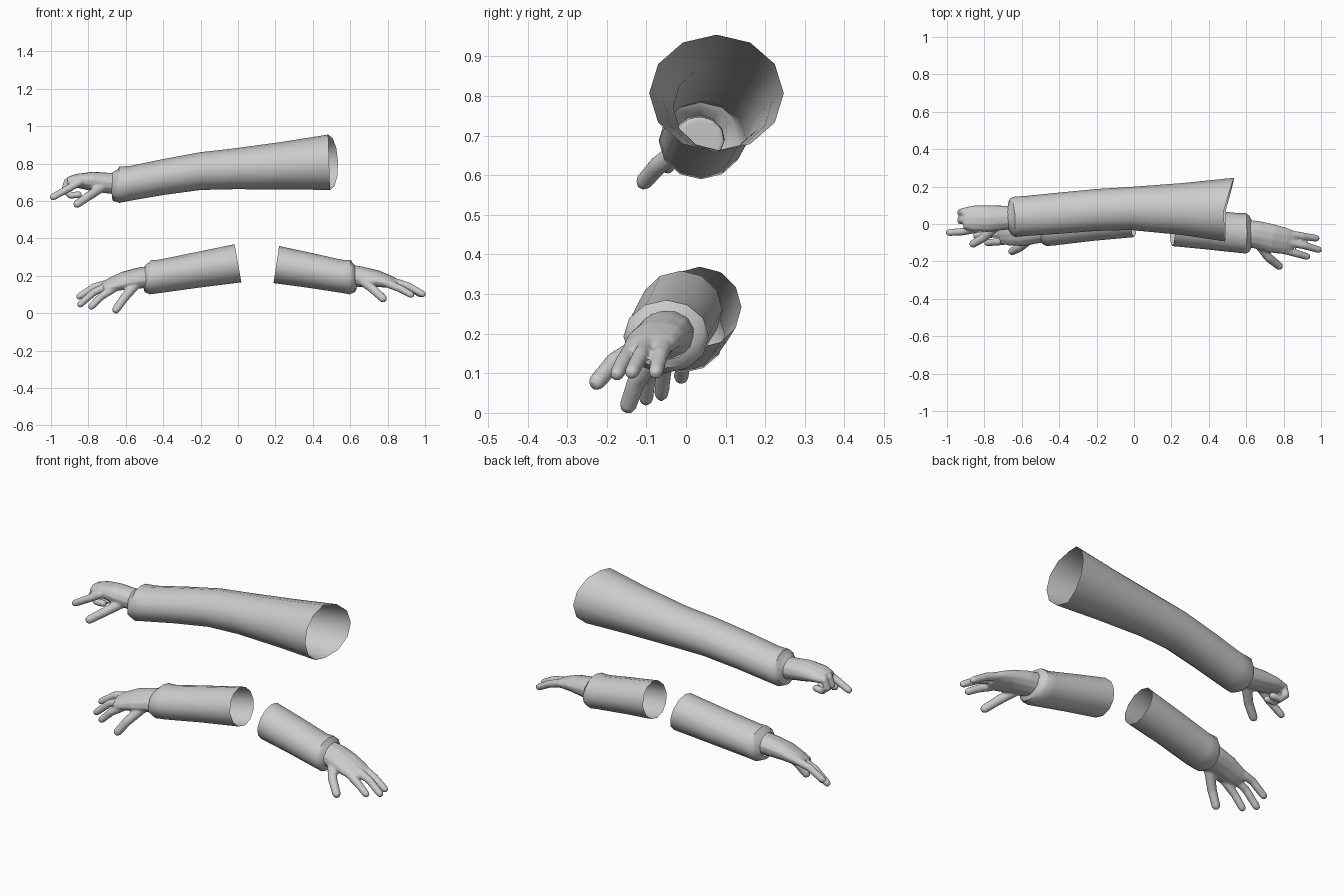
import bpy, bmesh, math
from mathutils import Vector


def bridge(bm, rings, cap):
    loops = [[bm.verts.new(p) for p in ring] for ring in rings]
    n = len(loops[0])
    for a, b in zip(loops, loops[1:]):
        for i in range(n):
            j = (i + 1) % n
            bm.faces.new((a[i], a[j], b[j], b[i]))
    if cap:
        bm.faces.new(loops[0][::-1])
        bm.faces.new(loops[-1])


def finish(bm, name, angle):
    bmesh.ops.recalc_face_normals(bm, faces=bm.faces)
    mesh = bpy.data.meshes.new(name)
    bm.to_mesh(mesh)
    bm.free()
    obj = bpy.data.objects.new(name, mesh)
    bpy.context.collection.objects.link(obj)
    bpy.ops.object.select_all(action='DESELECT')
    obj.select_set(True)
    bpy.context.view_layer.objects.active = obj
    bpy.ops.object.shade_smooth_by_angle(angle=math.radians(angle))
    return obj


def sleeve(name, sections, sides=12):
    """Open cloth tube; section = x, y, z, half depth, half height, x lean top, x lean back."""
    bm = bmesh.new()
    rings = []
    for x, y, z, ry, rz, top, back in sections:
        ring = []
        for i in range(sides):
            c = math.cos(2 * math.pi * i / sides)
            s = math.sin(2 * math.pi * i / sides)
            ring.append((x + top * s + back * max(0, c), y + ry * c, z + rz * s))
        rings.append(ring)
    bridge(bm, rings, False)
    return finish(bm, name, 40)


def limb(bm, sections, side, sides=12):
    """Closed tube along a path; section = x, y, z, half width, half thickness."""
    pts = [Vector(s[:3]) for s in sections]
    rings = []
    for k, s in enumerate(sections):
        t = (pts[min(k + 1, len(pts) - 1)] - pts[max(k - 1, 0)]).normalized()
        w = Vector(side)
        w = (w - t * w.dot(t)).normalized()
        u = t.cross(w)
        rings.append([pts[k] + w * s[3] * math.cos(a) + u * s[4] * math.sin(a)
                      for a in (2 * math.pi * i / sides for i in range(sides))])
    bridge(bm, rings, True)


def finger(bm, path, r=0.023):
    n = len(path) - 1
    secs = []
    for k, p in enumerate(path):
        q = r * (1 - 0.2 * k / n)
        secs.append((*p, q, q))
    tip, prev = Vector(path[-1]), Vector(path[-2])
    d = (tip - prev).normalized()
    secs[-1] = (*(tip - d * 0.012), r * 0.82, r * 0.82)
    secs.append((*(tip + d * 0.004), r * 0.5, r * 0.5))
    limb(bm, secs, (0, 1, 0), 10)


def hand(name, palm, side, fingers, thumb):
    bm = bmesh.new()
    limb(bm, palm, side)
    for f in fingers:
        finger(bm, f)
    finger(bm, thumb, 0.027)
    obj = finish(bm, name, 60)
    # fuse palm and fingers into one skin
    m = obj.modifiers.new("fuse", 'REMESH')
    m.mode = 'VOXEL'
    m.voxel_size = 0.006
    m.use_smooth_shade = True
    s = obj.modifiers.new("soften", 'SMOOTH')
    s.factor = 0.5
    s.iterations = 4
    return obj


# long upper sleeve, flared at the shoulder
sleeve("upper_sleeve", [
    (-0.675, 0.035, 0.692, 0.062, 0.058, 0.0, 0.0),
    (-0.655, 0.038, 0.687, 0.095, 0.085, 0.015, -0.01),
    (-0.635, 0.038, 0.687, 0.107, 0.097, 0.0, -0.015),
    (-0.58, 0.043, 0.694, 0.107, 0.093, 0, 0),
    (-0.40, 0.058, 0.728, 0.110, 0.096, 0, 0),
    (-0.20, 0.075, 0.760, 0.112, 0.101, 0, 0),
    (-0.02, 0.083, 0.772, 0.115, 0.109, 0, 0),
    (0.25, 0.080, 0.790, 0.138, 0.128, 0, 0),
    (0.487, 0.077, 0.807, 0.170, 0.148, -0.005, 0.048)])

# short lower sleeves
sleeve("lower_left_sleeve", [
    (-0.500, -0.018, 0.195, 0.070, 0.062, 0.005, 0),
    (-0.488, -0.012, 0.193, 0.095, 0.080, 0.012, 0),
    (-0.468, -0.010, 0.193, 0.108, 0.092, 0.003, 0),
    (-0.42, -0.008, 0.197, 0.106, 0.089, -0.003, 0),
    (-0.22, 0.015, 0.231, 0.105, 0.094, -0.012, 0),
    (0.000, 0.035, 0.267, 0.105, 0.102, -0.018, 0)])
sleeve("lower_right_sleeve", [
    (0.630, -0.052, 0.195, 0.070, 0.062, -0.005, 0),
    (0.618, -0.052, 0.193, 0.095, 0.080, -0.008, 0),
    (0.600, -0.050, 0.193, 0.108, 0.092, 0.003, 0),
    (0.55, -0.047, 0.198, 0.106, 0.088, 0.003, 0),
    (0.38, -0.030, 0.230, 0.105, 0.093, 0.010, 0),
    (0.205, -0.013, 0.260, 0.105, 0.099, 0.015, 0)])

# pointing hand: straight index, two curled fingers
curls = [[(-0.85, y, 0.715), (-0.915, y, 0.70), (-0.928, y - 0.003, 0.66),
          (-0.895, y - 0.008, 0.63), (-0.84, y - 0.012, 0.635)] for y in (0.022, 0.064)]
hand("pointing_hand", [
    (-0.62, 0.035, 0.69, 0.062, 0.058),
    (-0.70, 0.033, 0.696, 0.066, 0.056),
    (-0.78, 0.028, 0.705, 0.072, 0.052),
    (-0.86, 0.030, 0.708, 0.070, 0.038),
    (-0.91, 0.032, 0.703, 0.058, 0.026)], (0, 1, -0.1),
    curls + [[(-0.84, -0.025, 0.705), (-0.91, -0.040, 0.665), (-1.0, -0.047, 0.615)]],
    [(-0.73, -0.005, 0.672), (-0.80, -0.070, 0.625), (-0.87, -0.112, 0.577)])

# open lower left hand
hand("lower_left_hand", [
    (-0.45, -0.020, 0.195, 0.075, 0.062),
    (-0.53, -0.028, 0.188, 0.080, 0.055),
    (-0.61, -0.040, 0.173, 0.082, 0.047),
    (-0.68, -0.045, 0.152, 0.072, 0.035),
    (-0.72, -0.048, 0.138, 0.060, 0.024)], (0, 1, 0.25), [
    [(-0.66, 0.000, 0.168), (-0.77, -0.005, 0.140), (-0.858, -0.013, 0.083)],
    [(-0.66, -0.045, 0.160), (-0.77, -0.055, 0.113), (-0.852, -0.063, 0.040)],
    [(-0.65, -0.085, 0.142), (-0.73, -0.095, 0.090), (-0.793, -0.102, 0.027)]],
    [(-0.55, -0.075, 0.150), (-0.61, -0.125, 0.080), (-0.660, -0.150, 0.008)])

# open lower right hand
hand("lower_right_hand", [
    (0.58, -0.050, 0.200, 0.075, 0.065),
    (0.66, -0.058, 0.195, 0.076, 0.055),
    (0.74, -0.078, 0.185, 0.078, 0.044),
    (0.81, -0.092, 0.168, 0.072, 0.032),
    (0.85, -0.097, 0.155, 0.060, 0.022)], (0, 1, 0.2), [
    [(0.80, -0.050, 0.180), (0.90, -0.065, 0.145), (0.985, -0.078, 0.097)],
    [(0.80, -0.092, 0.178), (0.91, -0.115, 0.145), (0.997, -0.140, 0.097)],
    [(0.79, -0.135, 0.163), (0.87, -0.158, 0.130), (0.935, -0.177, 0.093)]],
    [(0.67, -0.110, 0.170), (0.72, -0.180, 0.130), (0.785, -0.232, 0.070)])
